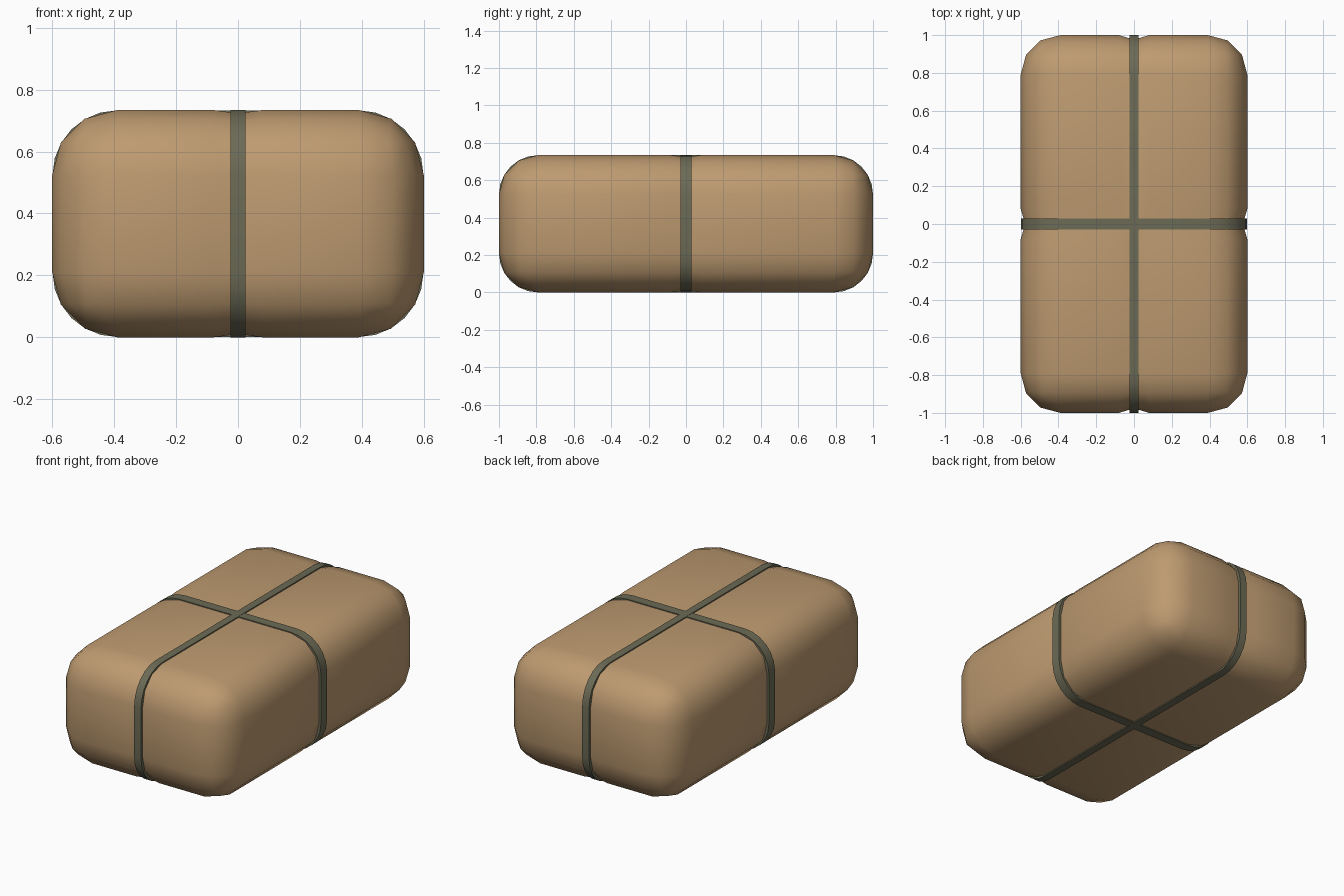
import bpy, bmesh, math
from mathutils import Vector

if "Cube" in bpy.data.objects:
    bpy.data.objects.remove(bpy.data.objects["Cube"])

HX, HY, H, R = 0.6, 1.0, 0.734, 0.21


def material(name, rgb):
    m = bpy.data.materials.new(name)
    m.diffuse_color = (*rgb, 1)
    m.use_nodes = True
    m.node_tree.nodes["Principled BSDF"].inputs["Base Color"].default_value = m.diffuse_color
    return m


paper = material("tan wrapping", (0.51, 0.325, 0.163))
cord = material("grey green strap", (0.15, 0.147, 0.093))


def finish(bm, name, mat, angle):
    bmesh.ops.recalc_face_normals(bm, faces=bm.faces[:])
    me = bpy.data.meshes.new(name)
    bm.to_mesh(me)
    bm.free()
    me.materials.append(mat)
    ob = bpy.data.objects.new(name, me)
    bpy.context.collection.objects.link(ob)
    bpy.ops.object.select_all(action='DESELECT')
    ob.select_set(True)
    bpy.context.view_layer.objects.active = ob
    bpy.ops.object.shade_smooth_by_angle(angle=math.radians(angle))
    return ob


# Soft rounded bundle, pinched where the straps run
bm = bmesh.new()
bmesh.ops.create_cube(bm, size=1)
for v in bm.verts:
    v.co = Vector((v.co.x * 2 * HX, v.co.y * 2 * HY, (v.co.z + 0.5) * H))
bmesh.ops.bevel(bm, geom=bm.edges[:], offset=R, offset_type='OFFSET',
                segments=3, profile=0.5, affect='EDGES')
for axis in (Vector((1, 0, 0)), Vector((0, 1, 0))):
    for d in (-0.08, -0.028, 0.028, 0.08):
        bmesh.ops.bisect_plane(bm, geom=bm.verts[:] + bm.edges[:] + bm.faces[:],
                               plane_co=axis * d, plane_no=axis)
bm.normal_update()
moves = [(v, v.normal.copy()) for v in bm.verts
         if min(abs(v.co.x), abs(v.co.y)) < 0.05]
for v, n in moves:
    v.co -= n * (0.017 - 0.010 * abs(n.z))
finish(bm, "wrapped_bundle", paper, 60)


def outline(half, height, radius, inset, seg=6):
    """Rounded rectangle of half-width and height, as (across, up) points."""
    pts = []
    r = radius - inset
    for k, (sx, top) in enumerate(((1, 1), (-1, 1), (-1, 0), (1, 0))):
        cx = sx * (half - radius)
        cz = height - radius if top else radius
        for i in range(seg + 1):
            a = math.pi / 2 * (k + i / seg)
            pts.append((cx + r * math.cos(a), cz + r * math.sin(a)))
    return pts


# Flat straps looped around the bundle
def strap(name, half, width, inset, along_x):
    bm = bmesh.new()
    rings = []
    for off, side in ((inset, -1), (inset, 1), (0.035, 1), (0.035, -1)):
        w = side * width / 2
        rings.append([bm.verts.new((p, w, z) if along_x else (w, p, z))
                      for p, z in outline(half, H, R, off)])
    n = len(rings[0])
    for a in range(4):
        for i in range(n):
            j, b = (i + 1) % n, (a + 1) % 4
            bm.faces.new((rings[a][i], rings[a][j], rings[b][j], rings[b][i]))
    finish(bm, name, cord, 35)


strap("long_strap", HY, 0.048, 0.0, False)
strap("cross_strap", HX, 0.06, 0.001, True)
